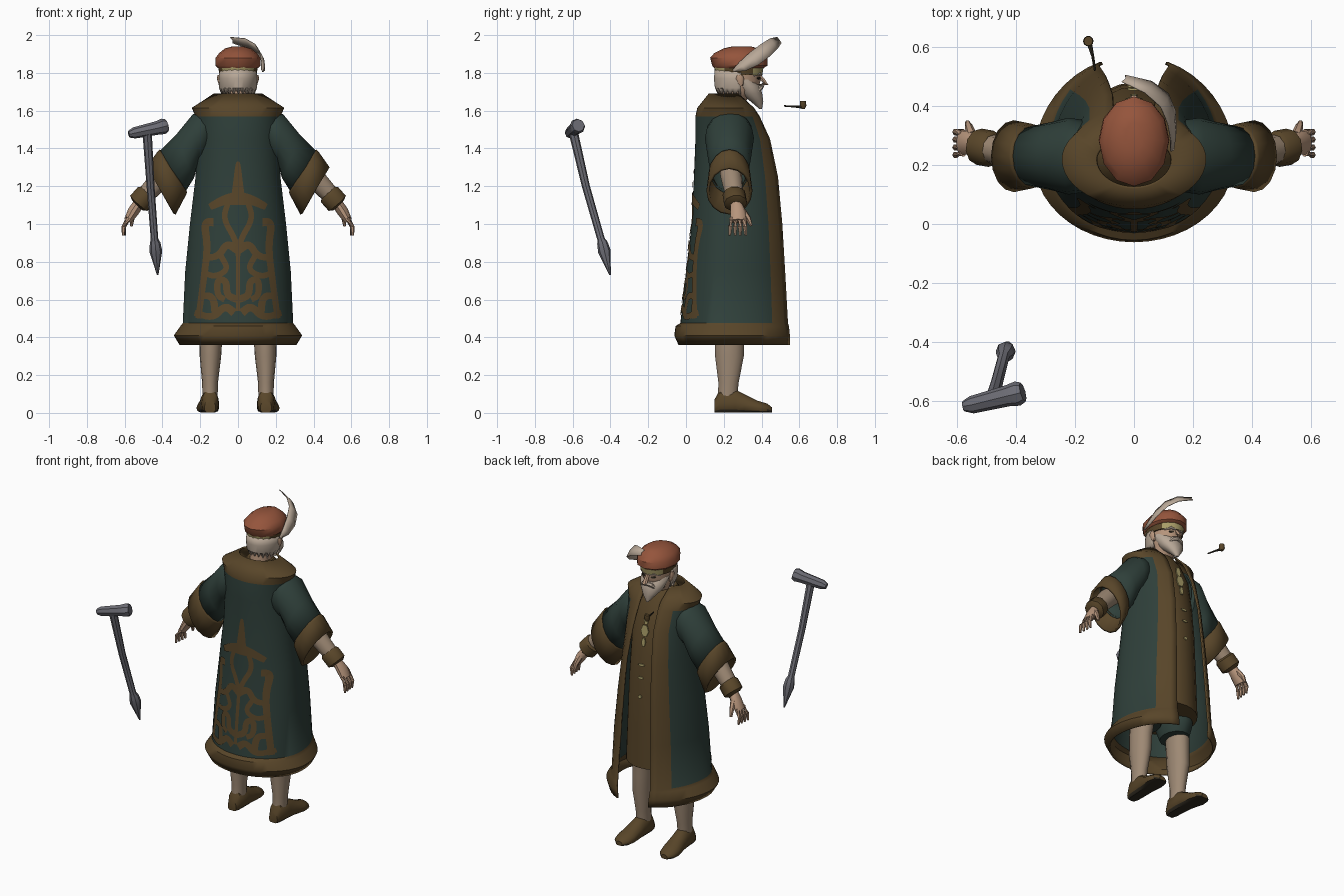
import bpy, bmesh
from math import sin, cos, pi, asin, sqrt
from mathutils import Vector as V

cube = bpy.data.objects.get("Cube")
if cube:
    bpy.data.objects.remove(cube)


def material(name, r, g, b):
    m = bpy.data.materials.new(name)
    m.use_nodes = True
    m.diffuse_color = (r, g, b, 1)
    m.node_tree.nodes["Principled BSDF"].inputs["Base Color"].default_value = (r, g, b, 1)
    return m


GREEN = material("dark green cloth", .028, .05, .042)
BROWN = material("brown trim", .098, .06, .022)
RED = material("rust felt", .3, .09, .045)
SKIN = material("skin", .47, .3, .2)
WOOL = material("stocking wool", .34, .25, .175)
HAIR = material("pale hair", .48, .39, .31)
STEEL = material("steel", .15, .15, .175)
GOLD = material("dull gold", .4, .34, .14)
DARK = material("near black leather", .03, .024, .015)
parts = []


def ring(c, u, v, n=12):
    c, u, v = V(c), V(u), V(v)
    return [c + u * cos(2 * pi * i / n) + v * sin(2 * pi * i / n) for i in range(n)]


def loft(bm, rings, closed=True, caps=True, rule=None):
    """Skin a list of rings, facing outward; rule(row, column, centre) picks the material."""
    rows = [[bm.verts.new(p) for p in r] for r in rings]
    n, faces, facing = len(rows[0]), [], 0
    for j in range(len(rows) - 1):
        mid = sum((V(p) for p in rings[j] + rings[j + 1]), V()) / (2 * n)
        for i in range(n if closed else n - 1):
            k = (i + 1) % n
            f = bm.faces.new((rows[j][i], rows[j][k], rows[j + 1][k], rows[j + 1][i]))
            f.normal_update()
            centre = f.calc_center_median()
            facing += f.normal.dot(centre - mid) * f.calc_area()
            if rule:
                f.material_index = rule(j, i, centre)
            faces.append(f)
    if closed and caps:
        faces += [bm.faces.new(rows[0][::-1]), bm.faces.new(rows[-1])]
    if facing < 0:
        bmesh.ops.reverse_faces(bm, faces=faces)


def finish(bm, name, mats, mirror=False, thick=0):
    me = bpy.data.meshes.new(name)
    bm.to_mesh(me)
    bm.free()
    ob = bpy.data.objects.new(name, me)
    bpy.context.collection.objects.link(ob)
    for m in mats:
        me.materials.append(m)
    if thick:
        s = ob.modifiers.new("thickness", 'SOLIDIFY')
        s.thickness, s.offset = thick, -1
    if mirror:
        ob.modifiers.new("mirror", 'MIRROR')
    parts.append(ob)


def part(name, rings, mats, mirror=False, thick=0, **kw):
    bm = bmesh.new()
    loft(bm, rings, **kw)
    finish(bm, name, mats, mirror, thick)


def stack(rows, n=14):
    """Horizontal rings from (x, y, z, x radius, y radius)."""
    return [ring((x, y, z), (a, 0, 0), (0, b, 0), n) for x, y, z, a, b in rows]


def tube(pts, radii, n=8):
    pts = [V(p) for p in pts]
    out = []
    for i, p in enumerate(pts):
        d = (pts[min(i + 1, len(pts) - 1)] - pts[max(i - 1, 0)]).normalized()
        u = d.cross(V((0, 0, 1)) if abs(d.z) < .9 else V((0, 1, 0))).normalized()
        out.append(ring(p, u * radii[i], d.cross(u) * radii[i], n))
    return out


# Open robe: height, half width, back y, front y, half gap
ROBE = [(.36, .31, -.04, .55, .11), (.41, .34, -.062, .55, .115), (.46, .305, -.055, .545, .12),
        (.475, .293, -.03, .54, .12), (.75, .28, 0, .525, .11), (1, .255, .03, .51, .1),
        (1.25, .225, .042, .487, .09), (1.45, .215, .05, .445, .075), (1.57, .225, .05, .39, .07),
        (1.615, .245, .06, .36, .07), (1.69, .13, .12, .28, .08)]
CY, COLS = .22, 40


def robe_ring(z, w, back, front, gap):
    end = pi - asin(gap / w)
    pts = []
    for i in range(COLS + 1):
        a = end * (2 * i / COLS - 1)
        depth = CY - back if cos(a) > 0 else (front - CY) / -cos(end)
        pts.append(V((w * sin(a), CY - depth * cos(a), z)))
    return pts


def robe_rule(j, i, c):
    return int(j < 3 or j > 7 or i < 3 or i >= COLS - 3)


part("robe", [robe_ring(*r) for r in ROBE], [GREEN, BROWN], thick=.01, closed=False, rule=robe_rule)


# Ornament on the back of the robe
def on_back(x, z):
    for lo, hi in zip(ROBE, ROBE[1:]):
        if lo[0] <= z <= hi[0]:
            t = (z - lo[0]) / (hi[0] - lo[0])
            w, back = (lo[k] + (hi[k] - lo[k]) * t for k in (1, 2))
            return V((x, CY - (CY - back) * sqrt(max(0, 1 - (x / w) ** 2)) - .005, z))


def stroke(bm, pts, wide, tip):
    pts = [V(p) for p in pts]
    for _ in range(3):
        mids = [p * a + q * (1 - a) for p, q in zip(pts, pts[1:]) for a in (.75, .25)]
        pts = [pts[0]] + mids + [pts[-1]]
    rows = []
    for i, p in enumerate(pts):
        d = (pts[min(i + 1, len(pts) - 1)] - pts[max(i - 1, 0)]).normalized()
        side = V((-d.y, d.x)) * (wide + (tip - wide) * i / len(pts)) / 2
        rows.append([bm.verts.new(on_back(*(p + side * s))) for s in (-1, 0, 1)])
    for a, b in zip(rows, rows[1:]):
        for k in (0, 1):
            f = bm.faces.new((a[k], a[k + 1], b[k + 1], b[k]))
            f.normal_update()
            if f.normal.y > 0:
                f.normal_flip()


bm = bmesh.new()
for pts, wide, tip in [
        ([(0, 1.1), (0, 1.2), (0, 1.33)], .1, .008),
        ([(0, 1.14), (.07, 1.13), (.15, 1.09)], .07, .03),
        ([(.05, 1.12), (.08, 1.03), (.02, .93), (0, .86)], .03, .03),
        ([(.13, 1.01), (.18, 1.01), (.16, .88), (.18, .72), (.21, .5)], .045, .03),
        ([(0, .86), (.06, .9), (.1, .83), (.17, .82)], .045, .03),
        ([(0, .88), (0, .54)], .025, .02),
        ([(.09, .83), (.05, .76), (.12, .72), (.18, .74)], .03, .03),
        ([(0, .6), (.06, .62), (.06, .7), (.11, .71), (.11, .62), (.07, .6)], .04, .03),
        ([(.02, .53), (.07, .57), (.13, .5), (.23, .53)], .045, .03),
        ([(.12, .52), (.13, .62), (.2, .62)], .04, .035)]:
    stroke(bm, pts, wide, tip)
finish(bm, "back_ornament", [BROWN], mirror=True)


# Wide sleeves with turned cuffs: outer point, inner point, y radius
def sleeve_rings(rows):
    return [ring(((a + c) / 2, .23, (b + d) / 2), ((a - c) / 2, 0, (b - d) / 2), (0, h, 0), 16)
            for a, b, c, d, h in rows]


part("sleeves", sleeve_rings([(.13, 1.62, .17, 1.33, .12), (.24, 1.58, .205, 1.33, .13),
                              (.33, 1.47, .235, 1.24, .115), (.43, 1.37, .285, 1.16, .1)]),
     [GREEN], mirror=True, thick=.008, caps=False)
part("sleeve_cuffs", sleeve_rings([(.415, 1.395, .27, 1.17, .1), (.425, 1.385, .272, 1.16, .11),
                                   (.485, 1.3, .33, 1.05, .122)]),
     [BROWN], mirror=True, thick=.015, caps=False)
part("undersleeves", tube([(.27, .23, 1.36), (.4, .24, 1.25), (.52, .26, 1.12)], [.06, .058, .045], 10),
     [WOOL], mirror=True)
part("wrist_cuffs", tube([(.475, .255, 1.165), (.485, .255, 1.155), (.525, .262, 1.11), (.535, .262, 1.1)],
                         [.05, .062, .062, .04], 10), [BROWN], mirror=True)

# Hands with four fingers and a thumb
bm = bmesh.new()
loft(bm, [ring(c, (t, 0, t * .6), (0, w, 0), 10) for c, t, w in
          [((.525, .265, 1.11), .025, .03), ((.555, .275, 1.065), .026, .042), ((.585, .275, 1.015), .018, .042)]])
for k in range(4):
    y = .242 + .022 * k
    loft(bm, tube([(.58, y, 1.03), (.605, y - .008 + .004 * k, .985), (.608 - .003 * k, y - .01 + .006 * k, .94)],
                  [.014, .012, .007], 6))
loft(bm, tube([(.55, .3, 1.07), (.56, .33, 1.03), (.565, .345, .99)], [.018, .014, .008], 6))
finish(bm, "hands", [SKIN], mirror=True)

# Tunic, breeches, stockings
part("tunic", stack([(0, .28, .56, .19, .2), (0, .28, .8, .18, .195), (0, .275, 1.1, .17, .19),
                     (0, .26, 1.3, .17, .18), (0, .24, 1.48, .17, .165), (0, .23, 1.6, .14, .12),
                     (0, .23, 1.66, .08, .08)], 24), [BROWN])
part("breeches", stack([(.11, .24, .48, .08, .1), (.1, .25, .54, .09, .13), (.09, .26, .68, .08, .13)]),
     [GREEN], mirror=True)
part("stockings", stack([(.148, .22, .08, .04, .052), (.148, .225, .16, .042, .055), (.146, .23, .3, .057, .078),
                         (.143, .23, .4, .06, .08), (.13, .24, .56, .065, .085)]), [WOOL], mirror=True)

# Shoes with dark soles
shoe = []
for y, w, h, x in [(.15, .03, .07, .148), (.18, .045, .125, .148), (.26, .05, .125, .15),
                   (.31, .053, .1, .153), (.38, .06, .065, .16), (.43, .05, .05, .162), (.455, .022, .03, .162)]:
    shoe.append([V((p.x, p.y, max(p.z, .003))) for p in ring((x, y, h * .4), (w, 0, 0), (0, 0, h * .6), 14)])
part("shoes", shoe, [BROWN, DARK], mirror=True, rule=lambda j, i, c: int(c.z < .012))

# Clasp, pendant and buttons down the tunic
bm = bmesh.new()
for z, y, w, h in [(1.5, .404, .018, .035), (1.43, .421, .028, .04), (1.36, .434, .014, .03),
                   (1.22, .456, .022, .008), (1.14, .465, .02, .008), (1.02, .472, .012, .012)]:
    loft(bm, [ring((0, y + d, z), (w, 0, 0), (0, -h * .1, h), 6) for d in (-.002, .005)])
finish(bm, "clasps", [GOLD])

# Head, ears, nose
bm = bmesh.new()
loft(bm, stack([(0, .23, 1.62, .06, .07), (0, .25, 1.68, .068, .085), (0, .275, 1.71, .08, .105),
                (0, .28, 1.76, .09, .115), (0, .28, 1.84, .092, .115)], 16))
loft(bm, tube([(0, .385, 1.79), (0, .405, 1.765), (0, .422, 1.743), (0, .39, 1.732)],
              [.009, .013, .018, .012], 6))
for s in (-1, 1):
    loft(bm, stack([(s * .092, .29, 1.73, .008, .012), (s * .1, .285, 1.77, .012, .022),
                    (s * .1, .285, 1.79, .008, .014)], 8))
finish(bm, "head", [SKIN])

# Hair around the back, with a ragged lower edge
hair = []
for z, w, d in [(1.675, .085, .1), (1.72, .1, .122), (1.77, .102, .127), (1.82, .098, .122)]:
    hair.append([V((w * sin(a), .275 - d * cos(a), z + (.03 * (i % 2) if z < 1.7 else 0)))
                 for i, a in enumerate(-1.7 + 3.4 * k / 24 for k in range(25))])
part("hair", hair, [HAIR], thick=.006, closed=False)

# Beard, moustache and brows
bm = bmesh.new()
loft(bm, stack([(0, .395, 1.61, .008, .008), (0, .375, 1.65, .042, .035), (0, .345, 1.69, .074, .06),
                (0, .325, 1.73, .088, .07), (0, .3, 1.765, .093, .06)], 14))
for s in (-1, 1):
    loft(bm, tube([(0, .402, 1.728), (s * .03, .394, 1.722), (s * .055, .375, 1.695)], [.012, .014, .004], 6))
    loft(bm, tube([(s * .012, .398, 1.79), (s * .04, .388, 1.796), (s * .07, .36, 1.785)], [.006, .009, .004], 6))
finish(bm, "beard", [HAIR])
part("eyes", [ring((.035, y, 1.772), (.013, -.005, 0), (0, 0, .007), 8) for y in (.38, .39)],
     [DARK], mirror=True)

# Flat cap with a band and a plume
part("cap_band", stack([(0, .28, 1.79, .098, .124), (0, .28, 1.838, .106, .132)], 20), [BROWN, GOLD],
     rule=lambda j, i, c: int(abs(c.x) < .085))
part("cap", stack([(0, .28, 1.825, .106, .13), (0, .285, 1.838, .12, .146), (0, .28, 1.88, .118, .152),
                   (0, .28, 1.905, .1, .13), (0, .29, 1.93, .068, .09), (0, .295, 1.94, .03, .05)], 12), [RED])
plume = []
for p, w in [((.128, .25, 1.81), .008), ((.135, .3, 1.835), .03), ((.13, .36, 1.875), .042),
             ((.105, .42, 1.92), .042), ((.05, .465, 1.955), .036), ((-.035, .495, 1.975), .02)]:
    side = V((-.3, -.55, .78)) * w
    plume.append([V(p) - side, V(p) + V((.008, 0, 0)), V(p) + side])
part("plume", plume, [HAIR], closed=False, thick=.004)

# Pipe
part("pipe_stem", tube([(-.132, .52, 1.625), (-.14, .57, 1.622), (-.152, .615, 1.62)], [.004, .005, .009]), [DARK])
part("pipe_bowl", stack([(-.155, .62, 1.61, .01, .01), (-.155, .62, 1.625, .018, .018),
                         (-.155, .62, 1.65, .015, .016)], 10), [BROWN])

# Hammer with a spiked foot
part("hammer_handle", tube([(-.482, -.6, 1.5), (-.463, -.53, 1.2), (-.442, -.45, .92), (-.439, -.443, .9),
                            (-.435, -.432, .855), (-.425, -.402, .73)],
                           [.025, .021, .02, .028, .034, .004]), [STEEL])
part("hammer_head", tube([(-.578, -.618, 1.475), (-.55, -.613, 1.482), (-.43, -.583, 1.508),
                          (-.395, -.575, 1.517), (-.377, -.57, 1.522)],
                         [.018, .03, .036, .042, .034]), [STEEL])

# Smooth shading with sharp creases
bpy.ops.object.select_all(action='DESELECT')
for ob in parts:
    ob.select_set(True)
bpy.context.view_layer.objects.active = parts[0]
bpy.ops.object.shade_smooth_by_angle(angle=.7)
